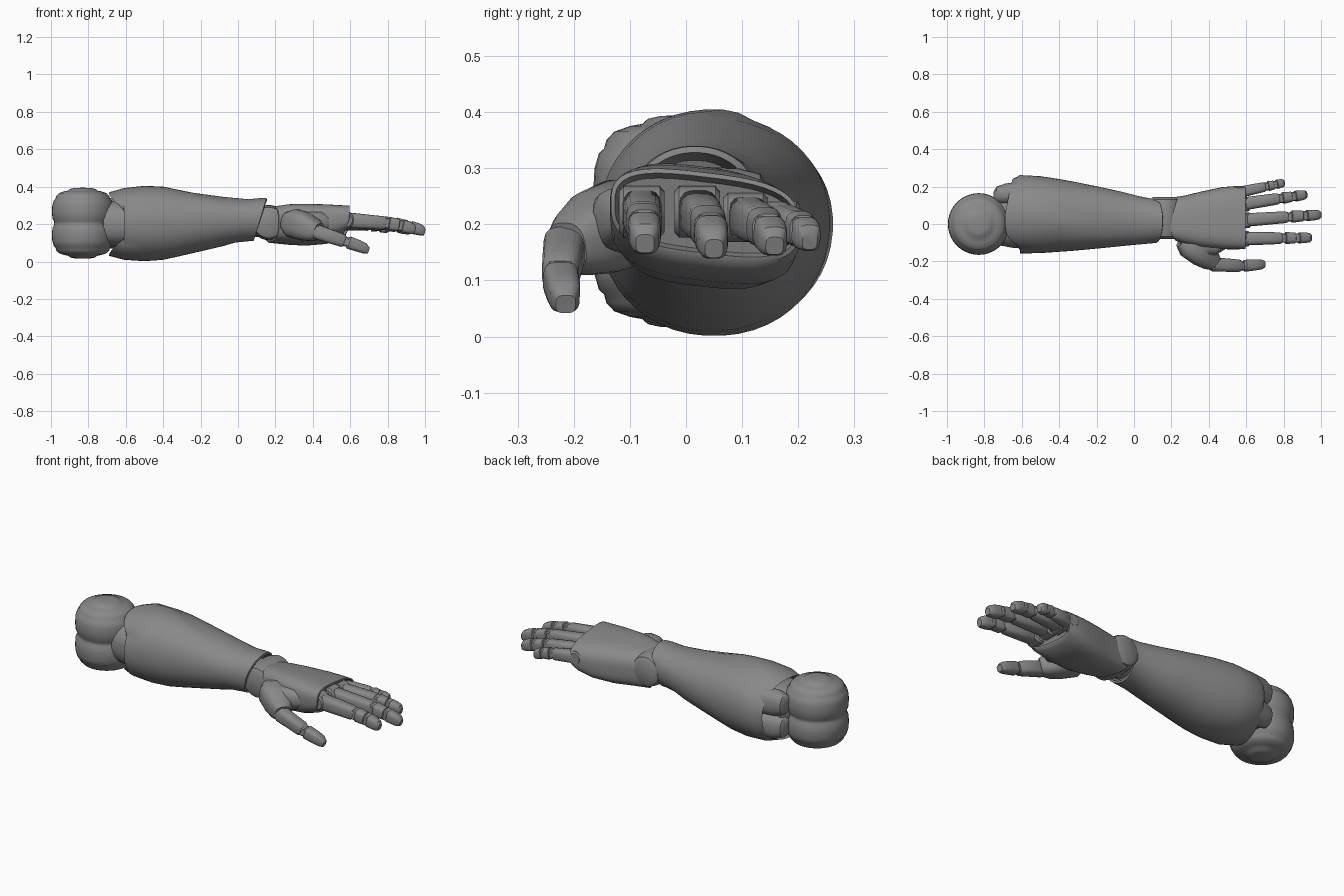
import bpy, bmesh, math
from mathutils import Vector, Matrix

if "Cube" in bpy.data.objects:
    bpy.data.objects.remove(bpy.data.objects["Cube"], do_unlink=True)

grey = bpy.data.materials.new("dark grey")
grey.use_nodes = True
COL = (0.25, 0.25, 0.25, 1)
grey.diffuse_color = COL
grey.node_tree.nodes["Principled BSDF"].inputs["Base Color"].default_value = COL


def finish(name, bm, angle=35):
    bmesh.ops.recalc_face_normals(bm, faces=bm.faces)
    mesh = bpy.data.meshes.new(name)
    bm.to_mesh(mesh)
    bm.free()
    mesh.materials.append(grey)
    ob = bpy.data.objects.new(name, mesh)
    bpy.context.collection.objects.link(ob)
    bpy.ops.object.select_all(action='DESELECT')
    ob.select_set(True)
    bpy.context.view_layer.objects.active = ob
    bpy.ops.object.shade_smooth_by_angle(angle=math.radians(angle))
    return ob


def loft(name, sections, matrix=Matrix(), power=1.0, sides=24, shape=None):
    """Skin rings of (x, y, z, half width, half height) laid along local x."""
    bm = bmesh.new()
    rings = []
    for i, (x, y, z, w, h) in enumerate(sections):
        ring = []
        for k in range(sides):
            a = math.tau * (k + 0.5) / sides
            c, s = math.cos(a), math.sin(a)
            p = Vector((x, y + w * math.copysign(abs(c) ** power, c),
                        z + h * math.copysign(abs(s) ** power, s)))
            if shape:
                p = shape(i, p, c, s)
            ring.append(bm.verts.new(matrix @ p))
        rings.append(ring)
    for a, b in zip(rings, rings[1:]):
        for k in range(sides):
            n = (k + 1) % sides
            bm.faces.new((a[k], a[n], b[n], b[k]))
    bm.faces.new(rings[0])
    bm.faces.new(rings[-1])
    return finish(name, bm)


def frame(start, end):
    """Matrix whose x axis runs from start to end, with z kept upward."""
    d = (end - start).normalized()
    side = Vector((0, 0, 1)).cross(d).normalized()
    m = Matrix((d, side, d.cross(side))).transposed().to_4x4()
    return Matrix.Translation(start) @ m


def lathe(name, profile, centre, axis='Z', steps=40):
    bm = bmesh.new()
    vs = [bm.verts.new((r, 0, h)) for r, h in profile]
    es = [bm.edges.new(p) for p in zip(vs, vs[1:])]
    bmesh.ops.spin(bm, geom=vs + es, cent=(0, 0, 0), axis=(0, 0, 1),
                   angle=math.tau, steps=steps)
    bmesh.ops.remove_doubles(bm, verts=bm.verts, dist=0.0005)
    if axis == 'Y':
        bm.transform(Matrix.Rotation(math.pi / 2, 4, 'X'))
    bm.transform(Matrix.Translation(centre))
    return finish(name, bm)


# Elbow: swollen bands and domed caps, mirrored about the middle groove
half = [(0.152, 0), (0.154, 0.01), (0.162, 0.025), (0.165, 0.06), (0.163, 0.095),
        (0.155, 0.122), (0.146, 0.13), (0.142, 0.145), (0.128, 0.16),
        (0.1, 0.17), (0.078, 0.174), (0.068, 0.183), (0.045, 0.188), (0, 0.19)]
lathe("elbow_joint", [(r, -h) for r, h in reversed(half[1:])] + half, (-0.83, 0, 0.205))


# Forearm shell: notched, hollow rear end, ridge across the top, sloped wrist cuff
def forearm_shape(i, p, c, s):
    if i <= 2:
        p.x += 0.12 * max(0, -c) ** 4 + 0.04 * max(0, c)
    if i >= 9:
        p.x += 0.035 * s
    if 3 <= i <= 9 and s > 0:
        ridge = 0.14 - (p.x + 0.6) * 0.55
        p.z -= 0.012 * s * min(1, max(0, (p.y - ridge) / 0.04))
    return p


loft("forearm_shell", [
    (-0.57, 0.05, 0.2, 0.14, 0.13), (-0.67, 0.05, 0.2, 0.175, 0.155),
    (-0.69, 0.05, 0.2, 0.19, 0.17), (-0.61, 0.052, 0.201, 0.21, 0.192),
    (-0.5, 0.05, 0.203, 0.206, 0.202), (-0.4, 0.046, 0.205, 0.195, 0.196),
    (-0.33, 0.042, 0.208, 0.186, 0.184), (-0.2, 0.035, 0.214, 0.167, 0.16),
    (-0.08, 0.028, 0.22, 0.148, 0.138), (0.02, 0.02, 0.223, 0.13, 0.122),
    (0.09, 0.016, 0.224, 0.12, 0.116), (0.118, 0.016, 0.224, 0.117, 0.115),
    (0.12, 0.016, 0.224, 0.106, 0.104), (0.06, 0.015, 0.224, 0.095, 0.09)],
    power=0.95, sides=48, shape=forearm_shape)

# Collar and rounded rear lugs between elbow and shell
loft("elbow_collar", [(-0.75, 0.02, 0.2, 0.1, 0.1), (-0.72, 0.03, 0.2, 0.145, 0.12),
                      (-0.64, 0.03, 0.2, 0.16, 0.125), (-0.55, 0.04, 0.2, 0.17, 0.12)],
     power=0.8)
for z in (0.14, 0.27):
    loft("rear_lug", [(-0.75, 0.15, z, 0.025, 0.035), (-0.735, 0.155, z, 0.045, 0.055),
                      (-0.69, 0.16, z, 0.056, 0.07), (-0.6, 0.17, z, 0.06, 0.07)], power=0.85)

# Wrist: core with a rounded disc hinge across it
loft("wrist_core", [(0.08, 0.015, 0.215, 0.09, 0.085), (0.24, 0.015, 0.21, 0.085, 0.08)])
lathe("wrist_hinge", [(0, -0.113), (0.06, -0.113), (0.082, -0.1), (0.092, -0.06),
                      (0.094, 0), (0.092, 0.06), (0.082, 0.1), (0.06, 0.113), (0, 0.113)],
      (0.165, 0.032, 0.208), 'Y')


# Hand: palm tilted toward the little finger, ending in a shallow knuckle face
def palm_shape(i, p, c, s):
    p.z -= 0.12 * (p.y + 0.13)
    if i <= 1:
        p.x -= 0.04 * max(0, c) - 0.04 * max(0, -c)
    elif i >= 6:
        p.x += 0.03 * min(0, s)
    return p


loft("palm", [
    (0.17, 0.02, 0.215, 0.085, 0.075), (0.18, 0.022, 0.215, 0.11, 0.094),
    (0.27, 0.022, 0.216, 0.13, 0.104), (0.36, 0.024, 0.215, 0.15, 0.107),
    (0.47, 0.031, 0.219, 0.166, 0.1), (0.55, 0.034, 0.228, 0.17, 0.086),
    (0.595, 0.034, 0.236, 0.168, 0.076), (0.597, 0.034, 0.236, 0.161, 0.068),
    (0.572, 0.034, 0.235, 0.155, 0.06)], power=0.65, sides=40, shape=palm_shape)


# Digits: tapered phalanges with hinge pins between them
def phalanx(name, a, b, w, h, taper=0.88, tip=False):
    n = (b - a).length
    rows = [(0, 0, 0, w * 0.78, h * 0.72), (n * 0.08, 0, 0, w, h),
            (n * 0.5, 0, 0, w * 0.95, h * 0.94)]
    if tip:
        rows += [(n * 0.82, 0, -h * 0.05, w * 0.84, h * 0.82),
                 (n, 0, -h * 0.2, w * 0.55, h * 0.5)]
    else:
        rows += [(n * 0.93, 0, 0, w * taper, h * taper),
                 (n, 0, 0, w * taper * 0.8, h * taper * 0.8)]
    loft(name, rows, frame(a, b), power=0.62, sides=16)


def pin(name, p, radius, width):
    lathe(name, [(0, -width), (radius * 0.8, -width), (radius, -width * 0.8),
                 (radius, width * 0.8), (radius * 0.8, width), (0, width)], p, 'Y', 16)


def digit(name, base, end, w, h, rise):
    a, b = Vector(base), Vector(end)
    pts = [a.lerp(b, t) for t in (0, 0.60, 0.79, 1)]
    pts[1].z += rise
    pts[2].z += rise * 0.8
    pin(name + "_knuckle", a, h * 1.12, w * 1.12)
    for i, part in enumerate(("proximal", "middle", "tip")):
        gap = (pts[i + 1] - pts[i]).normalized() * 0.007
        size = (1, 0.9, 0.83)[i]
        end_point = pts[i + 1] if i == 2 else pts[i + 1] - gap
        phalanx(f"{name}_{part}", pts[i] + gap, end_point, w * size, h * size, tip=i == 2)
        if i:
            pin(f"{name}_{part}_hinge", pts[i], h * 0.72, w * 0.68)


digit("index_finger", (0.575, -0.079, 0.222), (0.95, -0.073, 0.172), 0.036, 0.041, 0.012)
digit("middle_finger", (0.58, 0.02, 0.222), (1.0, 0.05, 0.163), 0.036, 0.041, 0.014)
digit("ring_finger", (0.575, 0.106, 0.212), (0.925, 0.158, 0.168), 0.035, 0.039, 0.012)
digit("little_finger", (0.565, 0.17, 0.202), (0.805, 0.221, 0.175), 0.03, 0.035, 0.008)

# Thumb: broad base swelling out of the palm, then two phalanges
loft("thumb_base", [(0, 0, 0, 0.05, 0.05), (0.05, 0, 0, 0.075, 0.078),
                    (0.13, 0.005, 0, 0.075, 0.075), (0.19, 0.005, -0.005, 0.06, 0.06),
                    (0.225, 0.005, -0.005, 0.042, 0.044)],
     frame(Vector((0.26, -0.08, 0.215)), Vector((0.43, -0.215, 0.165))), power=0.75)
loft("thumb_web", [(0, 0, 0, 0.05, 0.05), (0.09, 0, 0, 0.07, 0.065),
                   (0.2, 0.02, 0.01, 0.05, 0.055), (0.25, 0.04, 0.01, 0.02, 0.025)],
     frame(Vector((0.25, -0.09, 0.2)), Vector((0.5, -0.15, 0.2))), power=0.8)
joints = [Vector(p) for p in ((0.41, -0.215, 0.162), (0.572, -0.224, 0.108), (0.7, -0.214, 0.064))]
phalanx("thumb_proximal", joints[0], joints[1], 0.038, 0.04)
pin("thumb_hinge", joints[1], 0.027, 0.024)
phalanx("thumb_tip", joints[1] + Vector((0.012, 0, -0.004)), joints[2], 0.032, 0.034, tip=True)
